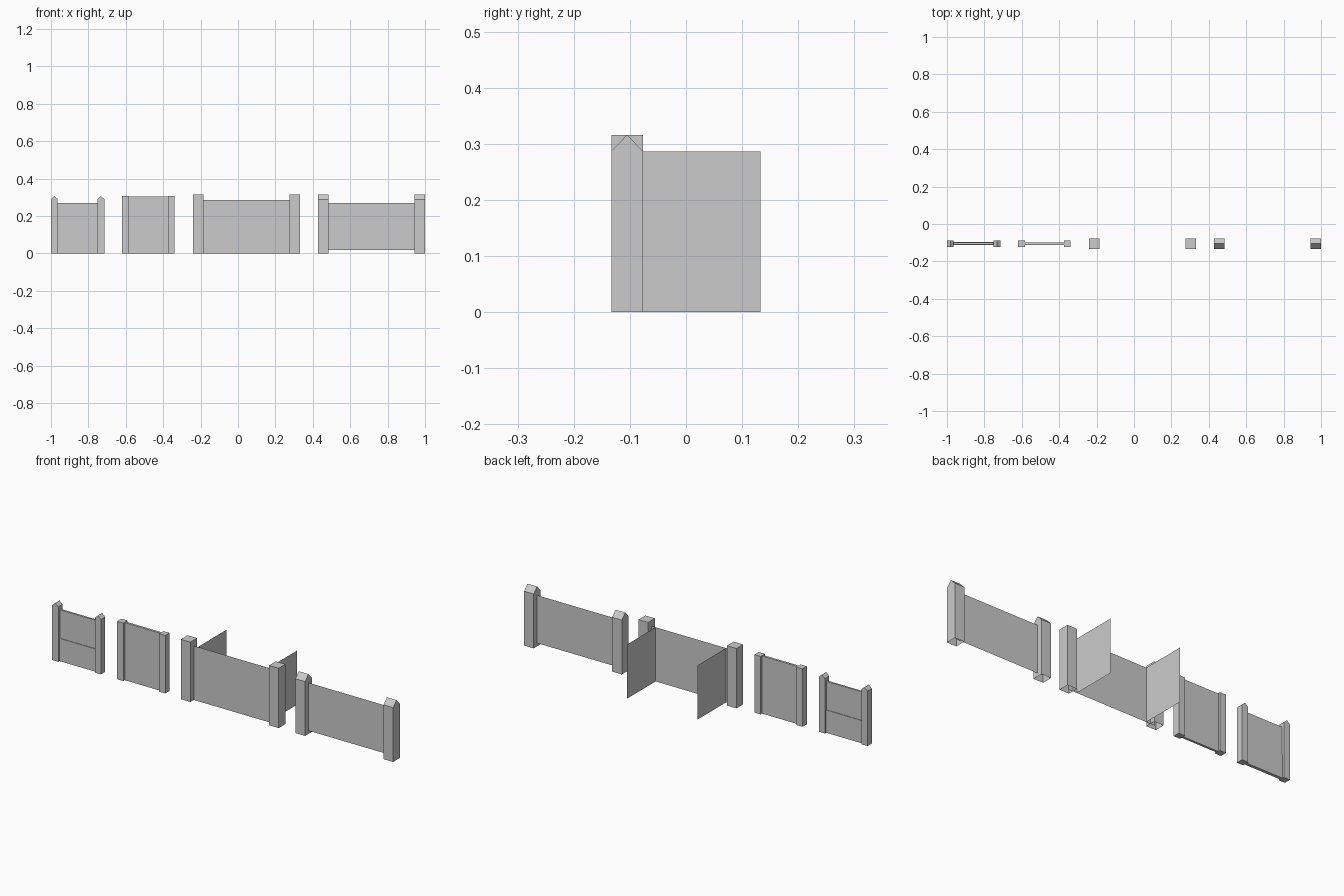
import bpy, bmesh

if "Cube" in bpy.data.objects:
    bpy.data.objects.remove(bpy.data.objects["Cube"])

YC = -0.105  # fence line depth

grey = bpy.data.materials.new("light grey")
grey.diffuse_color = (0.6, 0.6, 0.6, 1)
grey.use_nodes = True
grey.node_tree.nodes["Principled BSDF"].inputs["Base Color"].default_value = grey.diffuse_color


def finish(name, bm):
    mesh = bpy.data.meshes.new(name)
    bm.to_mesh(mesh)
    bm.free()
    mesh.materials.append(grey)
    obj = bpy.data.objects.new(name, mesh)
    bpy.context.collection.objects.link(obj)
    return obj


def prism(name, x, y, profile, depth, along, base=True):
    """Extrude an (offset, z) outline along 'x' or 'y', centred on x, y."""
    bm = bmesh.new()
    rings = []
    for d in (-depth / 2, depth / 2):
        if along == 'y':
            rings.append([bm.verts.new((x + o, y + d, z)) for o, z in profile])
        else:
            rings.append([bm.verts.new((x + d, y + o, z)) for o, z in profile])
    a, b = rings
    n = len(profile)
    bm.faces.new(a)
    bm.faces.new(b[::-1])
    for i in range(n):
        if i == 0 and not base:   # first edge is the underside
            continue
        j = (i + 1) % n
        bm.faces.new((a[j], a[i], b[i], b[j]))
    bmesh.ops.recalc_face_normals(bm, faces=bm.faces)
    if not base:
        # open shells: make sure the walls face outwards
        c = sum((f.calc_center_median() for f in bm.faces), bm.faces[:][0].calc_center_median() * 0) / len(bm.faces)
        bm.faces.ensure_lookup_table()
        f = bm.faces[0]
        if f.normal.dot(f.calc_center_median() - c) < 0:
            bmesh.ops.reverse_faces(bm, faces=bm.faces)
    return finish(name, bm)


def post(name, x, w, eave, peak=None, along='y', base=True):
    """Square post, flat or with a gabled top."""
    h = w / 2
    prof = [(-h, 0), (h, 0), (h, eave)]
    if peak:
        prof.append((0, peak))
    prof.append((-h, eave))
    return prism(name, x, YC, prof, w, along, base)


def sheet(name, p, q, z0, z1):
    """Thin upright sheet between two plan points."""
    bm = bmesh.new()
    bm.faces.new([bm.verts.new(v) for v in
                  ((*p, z0), (*q, z0), (*q, z1), (*p, z1))])
    return finish(name, bm)


# Small fence with gabled posts and a stepped panel
for x in (-0.982, -0.733):
    post("gabled_small_post", x, 0.036, 0.290, 0.306)
t, u = 0.008, 0.005
prism("stepped_panel", -0.8575, YC,
      [(-t, 0), (t, 0), (t, 0.12), (u, 0.12), (u, 0.27),
       (-u, 0.27), (-u, 0.12), (-t, 0.12)], 0.213, 'x')

# Small fence with flat posts and a full height panel
for x in (-0.602, -0.357):
    post("flat_small_post", x, 0.036, 0.306)
prism("thin_panel", -0.4795, YC,
      [(-0.006, 0), (0.006, 0), (0.006, 0.304), (-0.006, 0.304)], 0.209, 'x')

# Wide fence with flat posts and two side wings
for x in (-0.213, 0.303):
    post("flat_wide_post", x, 0.056, 0.316, base=False)
sheet("wide_panel", (-0.213, YC), (0.303, YC), 0, 0.286)
for x in (-0.161, 0.251):
    sheet("side_wing", (x, YC), (x, 0.133), 0, 0.286)

# Wide fence with gabled posts and a raised panel
for x in (0.457, 0.972):
    post("gabled_wide_post", x, 0.056, 0.287, 0.316, along='x', base=False)
sheet("raised_panel", (0.457, YC), (0.972, YC), 0.017, 0.27)
